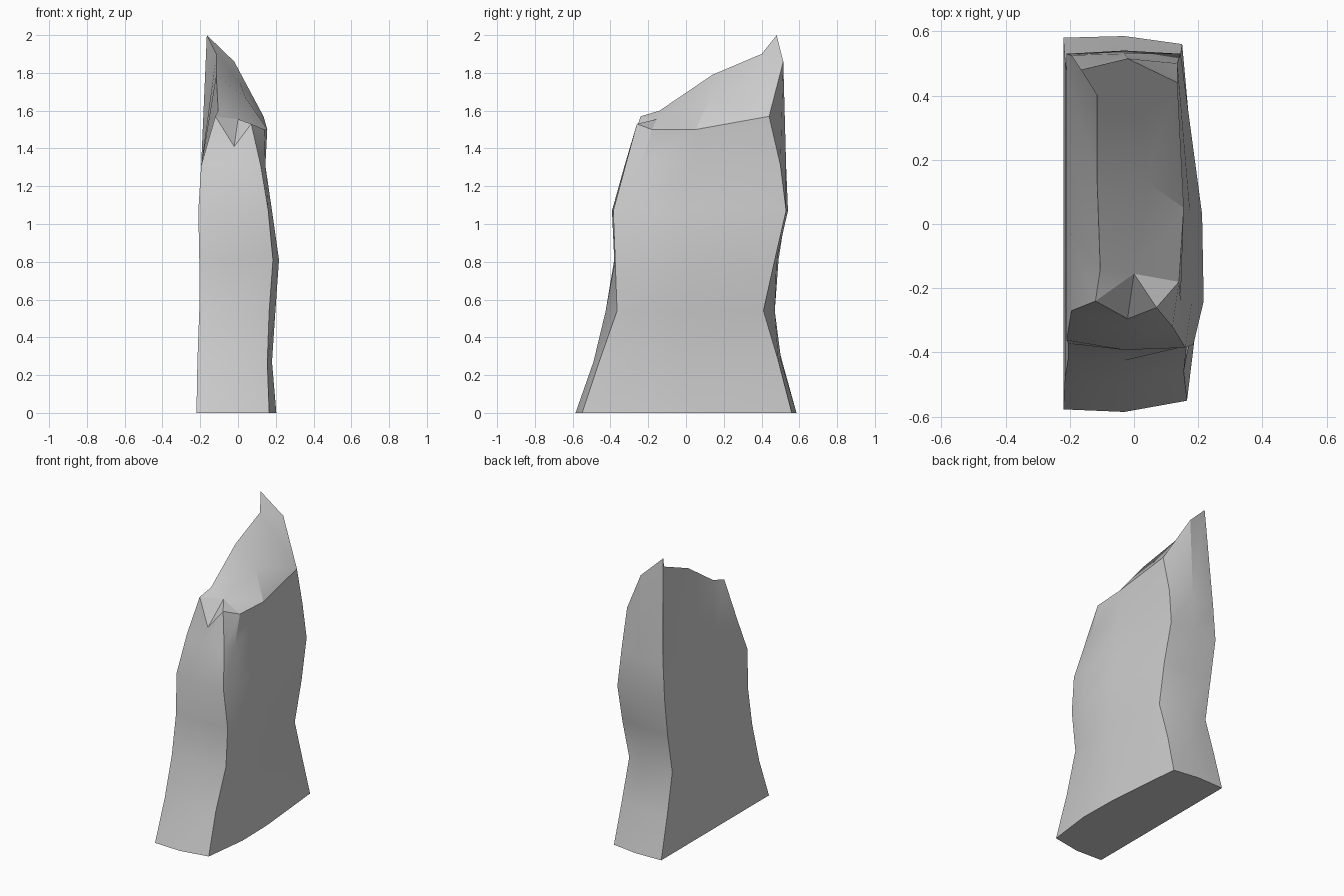
import bpy, bmesh, math

if "Cube" in bpy.data.objects:
    bpy.data.objects.remove(bpy.data.objects["Cube"])

# Height levels: z, left x, front-left y, front y, front-right (x, y), right x,
# back-right (x, y), back y, back-left y
levels = [
    (0.00, -.22, -.577, -.585, .165, -.55, .203, .150, .56, .585, .58),
    (0.27, -.215, -.480, -.490, .155, -.46, .180, .140, .49, .505, .51),
    (0.54, -.205, -.418, -.425, .165, -.365, .198, .140, .41, .47, .44),
    (0.81, -.205, -.372, -.380, .185, -.375, .217, .150, .47, .48, .49),
    (1.07, -.21, -.362, -.392, .160, -.385, .180, .145, .53, .54, .53),
    (1.31, -.195, -.270, -.325, .120, -.320, .145, .135, .50, .53, .525),
]

# Tilted broken rim, in the same order as the level rings
rim = [
    (-.12, -.24, 1.57), (-.02, -.295, 1.41), (.07, -.26, 1.53),
    (.14, -.18, 1.50), (.155, .05, 1.50), (.135, .44, 1.57),
    (-.02, .515, 1.86), (-.165, .48, 2.00), (-.115, .40, 1.90),
    (-.115, .14, 1.79), (-.105, -.14, 1.60),
]


def ring_points(z, xl, yfl, yf, xfr, yfr, xr, xbr, ybr, yb, ybl):
    """Slab cross-section: bowed front, right and back, flat left."""
    left = [(xl, ybl + (yfl - ybl) * t, z) for t in (.15, .4, .7)]
    return [(xl, yfl, z), (-.03, yf, z), (xfr, yfr, z), (xr, -.24, z),
            (xr - .005, .03, z), (xbr, ybr, z), (-.03, yb, z), (xl, ybl, z)] + left


bm = bmesh.new()
rings = [[bm.verts.new(p) for p in ring_points(*row)] for row in levels]
rings.append([bm.verts.new(p) for p in rim])

# Sides and underside
n = len(rim)
for low, high in zip(rings, rings[1:]):
    for i in range(n):
        j = (i + 1) % n
        bm.faces.new((low[i], low[j], high[j], high[i]))
bm.faces.new(rings[0][::-1])

# Sloping broken top with a chipped front lip
fl, fm, fr, r1, r2, br, bk, bl, l1, l2, l3 = rings[-1]
notch = bm.verts.new((0, -.155, 1.555))
mid = bm.verts.new((.04, .13, 1.67))
rear = bm.verts.new((.01, .41, 1.75))
for face in [(fl, fm, notch), (fm, fr, notch), (fl, notch, l3), (fr, r1, notch),
             (l3, notch, mid, l2), (notch, r1, r2, mid),
             (l2, mid, rear, l1), (mid, r2, br, rear),
             (l1, rear, bk, bl), (rear, br, bk)]:
    bm.faces.new(face)
bmesh.ops.recalc_face_normals(bm, faces=bm.faces)

mesh = bpy.data.meshes.new("standing_rock")
bm.to_mesh(mesh)
bm.free()
rock = bpy.data.objects.new("standing_rock", mesh)
bpy.context.collection.objects.link(rock)

# Soft facets with crisp broken edges
bpy.context.view_layer.objects.active = rock
rock.select_set(True)
bpy.ops.object.shade_smooth_by_angle(angle=math.radians(20))
